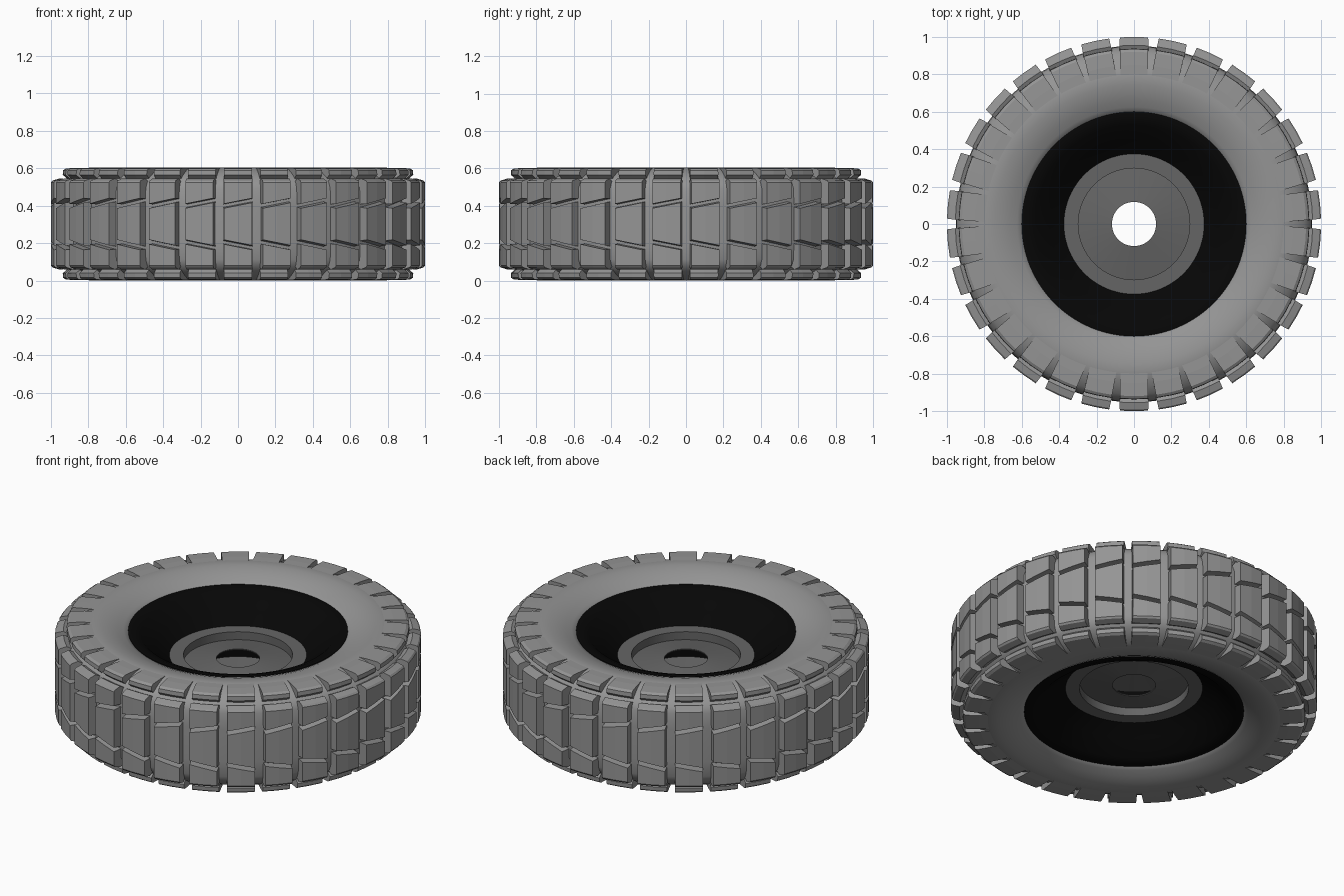
import bpy, bmesh, math

if "Cube" in bpy.data.objects:
    bpy.data.objects.remove(bpy.data.objects["Cube"])

MID = 0.3025   # height of the wheel's middle plane
N = 30         # tread lugs around the tyre


def material(name, c):
    m = bpy.data.materials.new(name)
    m.diffuse_color = (c, c, c, 1)
    m.use_nodes = True
    m.node_tree.nodes["Principled BSDF"].inputs["Base Color"].default_value = m.diffuse_color
    return m


RUBBER = material("tyre grey", 0.30)
BLACK = material("rim black", 0.002)
METAL = material("hub grey", 0.13)


def finish(name, bm, mat, angle=None):
    bmesh.ops.recalc_face_normals(bm, faces=bm.faces)
    me = bpy.data.meshes.new(name)
    bm.to_mesh(me)
    bm.free()
    me.materials.append(mat)
    ob = bpy.data.objects.new(name, me)
    bpy.context.collection.objects.link(ob)
    if angle:
        bpy.ops.object.select_all(action='DESELECT')
        ob.select_set(True)
        bpy.context.view_layer.objects.active = ob
        bpy.ops.object.shade_smooth_by_angle(angle=math.radians(angle))
    return ob


def lathe(name, pts, mat, seg, angle, mirror=True):
    """Spin a closed (r, h) profile, or a half profile plus its mirror image, around z."""
    if mirror:
        pts = pts + [(r, -h) for r, h in reversed(pts)]
    bm = bmesh.new()
    rings = []
    for i in range(seg):
        a = 2 * math.pi * i / seg
        rings.append([bm.verts.new((r * math.cos(a), r * math.sin(a), MID + h)) for r, h in pts])
    for i in range(seg):
        p, q = rings[i], rings[(i + 1) % seg]
        for k in range(len(pts)):
            j = (k + 1) % len(pts)
            bm.faces.new((p[k], q[k], q[j], p[j]))
    return finish(name, bm, mat, angle)


def lug(bm, a, left, right, base, top, r0, r1):
    """Block swept from the left to the right (r, h) profile; narrows from r0 to r1."""
    loops = []
    for t in (-1, 0, 1):
        f = (t + 1) / 2
        loop = []
        for (ra, ha), (rb, hb) in zip(left, right):
            r, h = ra + (rb - ra) * f, ha + (hb - ha) * f
            w = base + (top - base) * (r - r0) / (r1 - r0)
            b = a + t * math.radians(w)
            loop.append(bm.verts.new((r * math.cos(b), r * math.sin(b), MID + h)))
        loops.append(loop)
    n = len(left)
    for p, q in zip(loops, loops[1:]):
        for k in range(n):
            j = (k + 1) % n
            bm.faces.new((p[k], q[k], q[j], p[j]))
    bm.faces.new(loops[0])
    bm.faces.new(loops[-1])


# Tyre carcass with bulging sidewalls
lathe("tyre_carcass",
      [(0.585, 0.22), (0.60, 0.247), (0.625, 0.26), (0.66, 0.276), (0.70, 0.29), (0.745, 0.299),
       (0.79, 0.302), (0.83, 0.293), (0.87, 0.275), (0.91, 0.25), (0.935, 0.222), (0.948, 0.19),
       (0.952, 0.1)], RUBBER, 120, 40)

# Tread: centre block, two outer blocks and two shoulder lugs per pitch
centre, outer, shoulder = bmesh.new(), bmesh.new(), bmesh.new()


def outer_profile(g, s):
    return [(0.93, s * (g - 0.004)), (1.0, s * g), (1.0, s * 0.222), (0.992, s * 0.232),
            (0.955, s * 0.243), (0.92, s * 0.225)]


for i in range(N):
    a = math.radians(90) + 2 * math.pi * i / N
    gl, gr = 0.092, 0.122   # slanted groove heights on the left and right edge
    lug(centre, a, [(0.93, -gl), (1.0, 0.008 - gl), (1.0, gl - 0.008), (0.93, gl)],
        [(0.93, -gr), (1.0, 0.008 - gr), (1.0, gr - 0.008), (0.93, gr)], 4.8, 4.35, 0.93, 1.0)
    for s in (1, -1):
        lug(outer, a, outer_profile(gl + 0.016, s), outer_profile(gr + 0.016, s),
            4.8, 4.35, 0.93, 1.0)
        sh = [(0.78, s * 0.26), (0.78, s * 0.300), (0.85, s * 0.3005), (0.92, s * 0.297),
              (0.935, s * 0.287), (0.937, s * 0.263), (0.90, s * 0.23)]
        lug(shoulder, a, sh, sh, 5.3, 4.6, 0.78, 0.94)
finish("centre_tread_blocks", centre, RUBBER)
finish("outer_tread_blocks", outer, RUBBER)
finish("shoulder_lugs", shoulder, RUBBER)

# Black dished rim: lip, then a cone down to the hub on each side
lathe("rim", [(0.37, 0.085), (0.372, 0.102), (0.45, 0.16), (0.53, 0.235), (0.575, 0.252),
              (0.60, 0.25), (0.60, 0.2)], BLACK, 96, 40)

# Two thin hub plates, recessed, with a centre hole and hollow between them
for name, s in (("hub_plate_top", 1), ("hub_plate_bottom", -1)):
    lathe(name, [(r, s * h) for r, h in
                 [(0.375, 0.104), (0.298, 0.104), (0.298, 0.056), (0.118, 0.084),
                  (0.118, 0.078), (0.304, 0.048), (0.304, 0.096), (0.375, 0.096)]],
          METAL, 64, 30, mirror=False)
